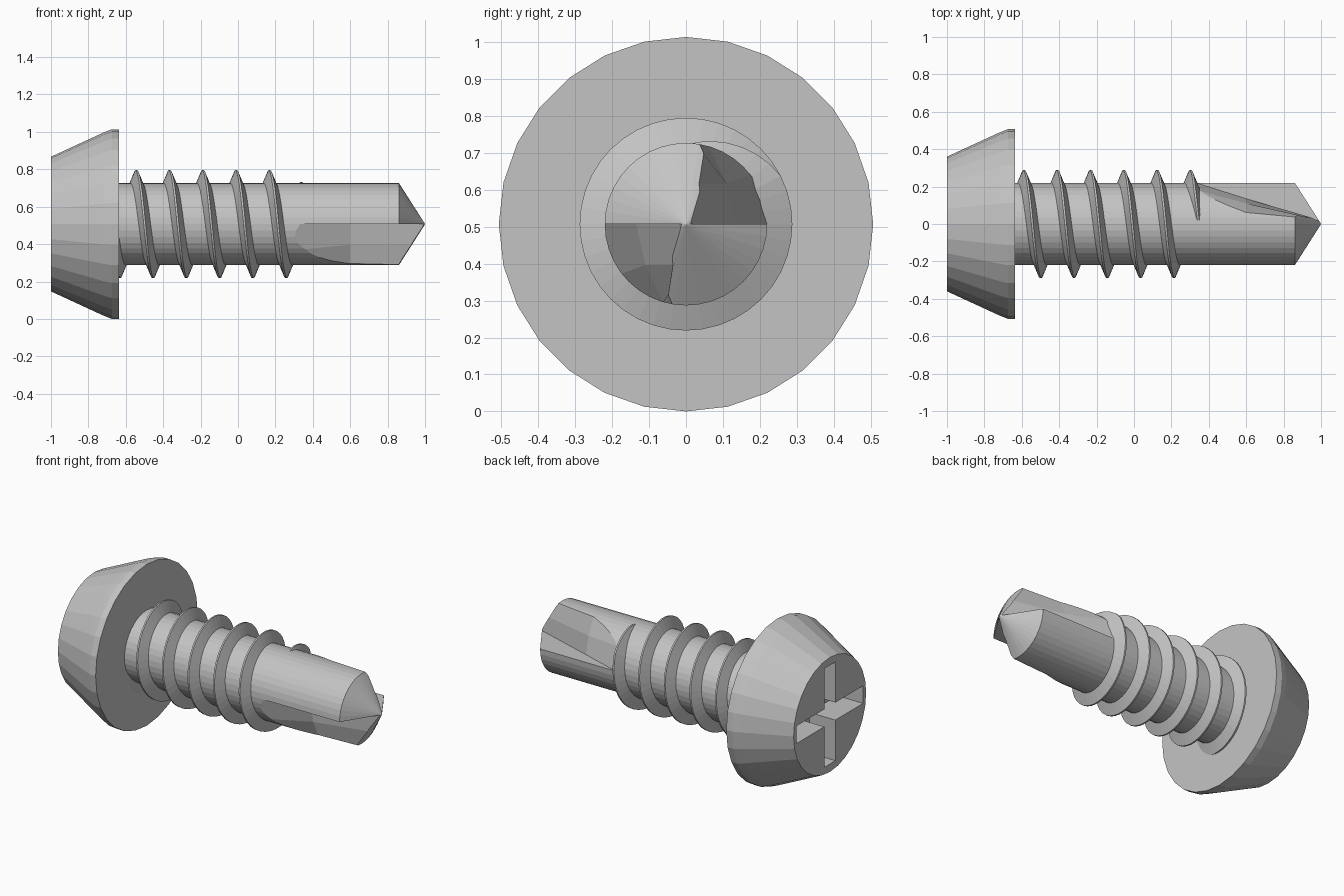
import bpy, bmesh, math
from mathutils import Matrix

if "Cube" in bpy.data.objects:
    bpy.data.objects.remove(bpy.data.objects["Cube"], do_unlink=True)

AXIS = 0.507          # height of the screw axis
SHAFT_R = 0.22
PITCH = 0.178

steel = bpy.data.materials.new("plain grey steel")
steel.use_nodes = True
GREY = (0.55, 0.55, 0.55, 1)
steel.diffuse_color = GREY
steel.node_tree.nodes["Principled BSDF"].inputs["Base Color"].default_value = GREY


def loft(name, sections):
    """Skin a list of equal-length closed sections and cap both ends."""
    bm = bmesh.new()
    rings = [[bm.verts.new(p) for p in s] for s in sections]
    n = len(rings[0])
    for a, b in zip(rings, rings[1:]):
        for i in range(n):
            j = (i + 1) % n
            bm.faces.new((a[i], a[j], b[j], b[i]))
    bm.faces.new(rings[0])
    bm.faces.new(rings[-1])
    bmesh.ops.recalc_face_normals(bm, faces=bm.faces)
    mesh = bpy.data.meshes.new(name)
    bm.to_mesh(mesh)
    bm.free()
    mesh.materials.append(steel)
    obj = bpy.data.objects.new(name, mesh)
    obj.location.z = AXIS
    bpy.context.collection.objects.link(obj)
    return obj


def polar(x, r, angle):
    return (x, r * math.cos(angle), r * math.sin(angle))


def lathe(name, profile, sides):
    return loft(name, [[polar(x, r, math.tau * i / sides) for i in range(sides)]
                       for x, r in profile])


def cut(target, cutter):
    """Subtract a cutter, then discard it."""
    cutter.hide_render = True
    mod = target.modifiers.new("cut", "BOOLEAN")
    mod.operation = "DIFFERENCE"
    mod.solver = "EXACT"
    mod.object = cutter
    bpy.context.view_layer.objects.active = target
    bpy.ops.object.modifier_apply(modifier=mod.name)
    bpy.data.objects.remove(cutter, do_unlink=True)


def slot(half_y, half_z):
    corners = [(-half_y, -half_z), (half_y, -half_z), (half_y, half_z), (-half_y, half_z)]
    return loft("slot_cutter", [[(x, y, z) for y, z in corners] for x in (-1.1, -0.82)])


# Head with a cross-shaped driver recess
head = lathe("head", [(-1, 0.36), (-0.72, 0.489), (-0.675, 0.507), (-0.635, 0.507)], 28)
cut(head, slot(0.055, 0.31))
cut(head, slot(0.33, 0.055))

# Shaft with a conical drill point
shaft = lathe("shaft", [(-0.65, SHAFT_R), (0.1, SHAFT_R), (0.86, SHAFT_R), (1, 0.001)], 40)

# Two opposite flutes: flat floor on the axis plane, leaning wall closing on the tip
walls = [
    (0.30, [(0.23, 0), (0.19, 0.14), (0.07, 0.235)]),
    (0.60, [(0.135, 0), (0.11, 0.11), (0.05, 0.235)]),
    (1.02, [(0.004, 0), (0.014, 0.11), (0.015, 0.235)]),
]
for turn in (0, math.pi):
    sections = [[(x, y, z) for y, z in wall + [(0.07, 0.4), (0.4, 0.4), (0.4, 0)]]
                for x, wall in walls]
    flute = loft("flute_cutter", sections)
    flute.data.transform(Matrix.Rotation(turn, 4, "X"))
    cut(shaft, flute)

# Helical thread, fading out where the flute begins
STEPS = 40
sections = []
for k in range(-int(STEPS * 0.7), int(STEPS * 5.25) + 1):
    turns = k / STEPS
    a = math.tau * turns
    x = -0.588 + PITCH * turns
    fade = min(1, max(0, (5.25 - turns) / 0.17))
    crest = SHAFT_R - 0.005 + 0.073 * fade
    w = 0.012 + 0.024 * fade
    sections.append([polar(x - w, 0.21, a), polar(x - 0.005, crest, a),
                     polar(x + 0.005, crest, a), polar(x + w, 0.21, a)])
thread = loft("thread", sections)
